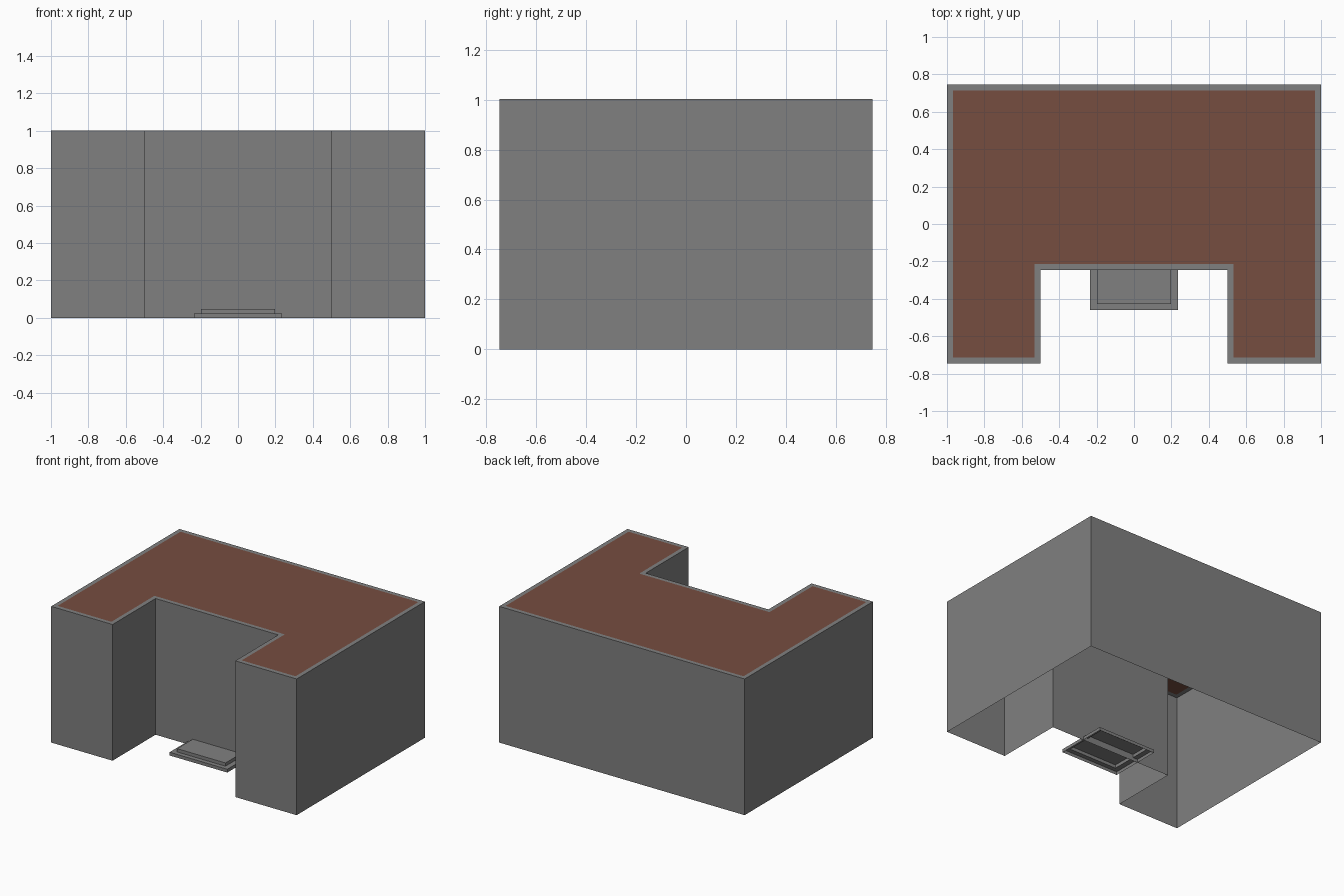
import bpy, bmesh

if "Cube" in bpy.data.objects:
    bpy.data.objects.remove(bpy.data.objects["Cube"])

def material(name, rgb):
    m = bpy.data.materials.new(name)
    m.diffuse_color = (*rgb, 1.0)
    m.use_nodes = True
    m.node_tree.nodes["Principled BSDF"].inputs["Base Color"].default_value = m.diffuse_color
    return m

GREY = material("concrete_grey", (0.216, 0.216, 0.216))
BROWN = material("roof_brown", (0.181, 0.074, 0.051))

def wall_ring(bm, outline, z0, z1):
    """Raise open walls from an outline; returns the upper vertices."""
    low = [bm.verts.new((x, y, z0)) for x, y in outline]
    high = [bm.verts.new((x, y, z1)) for x, y in outline]
    n = len(outline)
    for i in range(n):
        j = (i + 1) % n
        bm.faces.new((low[i], low[j], high[j], high[i]))
    return high

def finish(bm, name, mats):
    me = bpy.data.meshes.new(name)
    bm.normal_update()
    bm.to_mesh(me)
    bm.free()
    for m in mats:
        me.materials.append(m)
    ob = bpy.data.objects.new(name, me)
    bpy.context.collection.objects.link(ob)
    return ob

# U-shaped building shell, open underneath, with a brown inset roof
half = [(0.5, -0.245), (0.5, -0.746), (1.0, -0.746), (1.0, 0.746)]
outline = half + [(-x, y) for x, y in reversed(half)]
bm = bmesh.new()
top = bm.faces.new(wall_ring(bm, outline, 0.0, 1.003))
bm.normal_update()
bmesh.ops.inset_region(bm, faces=[top], thickness=0.031, use_even_offset=True)
top.material_index = 1
bmesh.ops.triangulate(bm, faces=[f for f in bm.faces if f.material_index == 1])
finish(bm, "building", [GREY, BROWN])

# Two-tier entrance step, hollow below and running through the front wall
def rect(w, y0, y1):
    return [(-w, y0), (w, y0), (w, y1), (-w, y1)]

bm = bmesh.new()
rim = wall_ring(bm, rect(0.235, -0.46, -0.075), 0.0, 0.024)
base = [bm.verts.new((x, y, 0.024)) for x, y in rect(0.197, -0.427, -0.108)]
crest = [bm.verts.new((v.co.x, v.co.y, 0.048)) for v in base]
for i in range(4):
    j = (i + 1) % 4
    bm.faces.new((rim[i], rim[j], base[j], base[i]))
    bm.faces.new((base[i], base[j], crest[j], crest[i]))
bm.faces.new(crest)
finish(bm, "entrance_steps", [GREY])
